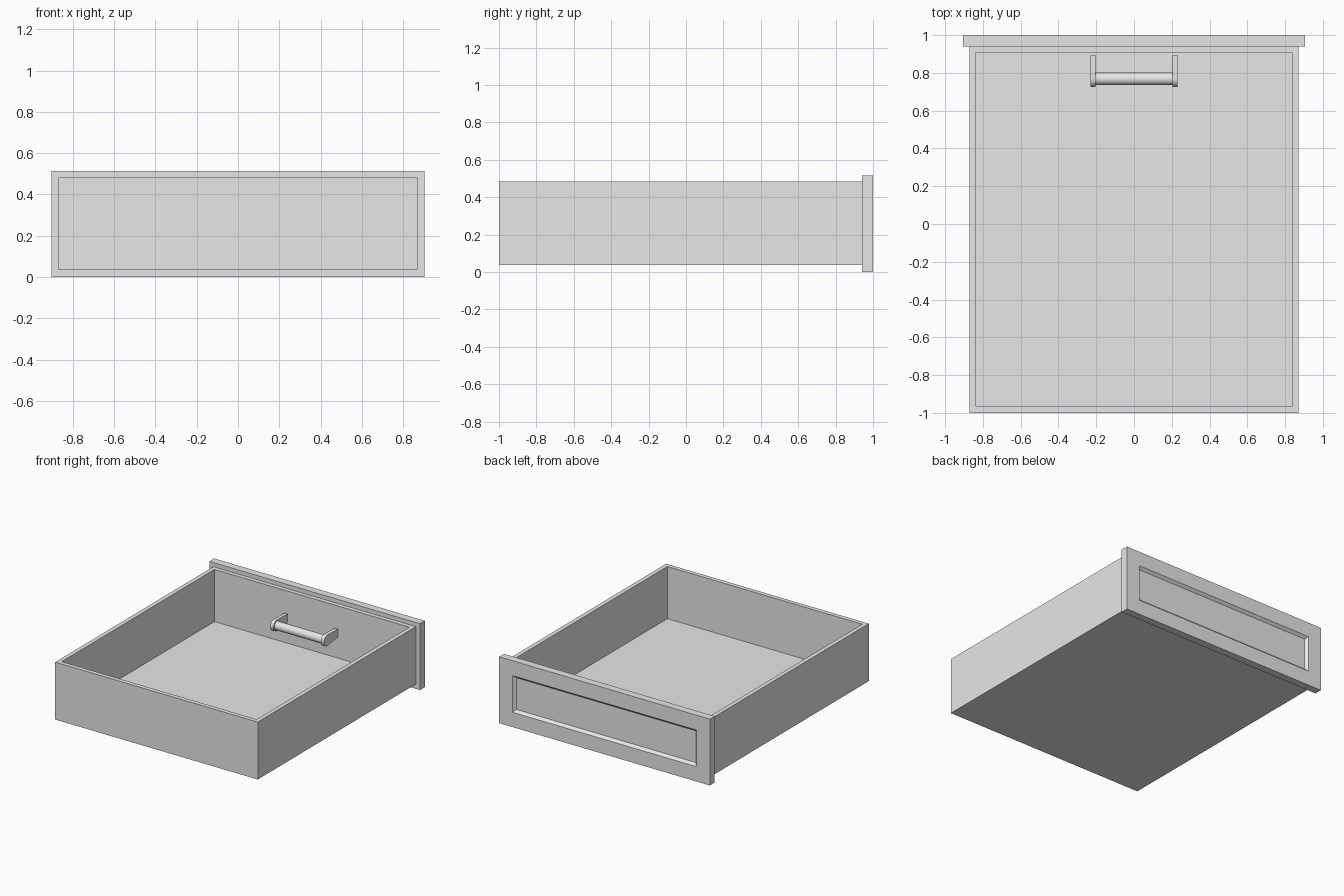
import bpy, bmesh, math
from mathutils import Matrix, Vector

cube = bpy.data.objects.get("Cube")
if cube:
    bpy.data.objects.remove(cube, do_unlink=True)

grey = bpy.data.materials.new("plain_grey")
grey.use_nodes = True
grey.diffuse_color = (0.8, 0.8, 0.8, 1)
grey.node_tree.nodes["Principled BSDF"].inputs["Base Color"].default_value = (0.8, 0.8, 0.8, 1)


def finish(name, bm, smooth=False):
    bmesh.ops.recalc_face_normals(bm, faces=bm.faces)
    mesh = bpy.data.meshes.new(name)
    bm.to_mesh(mesh)
    bm.free()
    mesh.materials.append(grey)
    obj = bpy.data.objects.new(name, mesh)
    bpy.context.collection.objects.link(obj)
    if smooth:
        bpy.ops.object.select_all(action="DESELECT")
        obj.select_set(True)
        bpy.context.view_layer.objects.active = obj
        bpy.ops.object.shade_smooth_by_angle(angle=math.radians(35))
    return obj


def box(low, high):
    low, high = Vector(low), Vector(high)
    bm = bmesh.new()
    matrix = Matrix.Translation((low + high) / 2) @ Matrix.Diagonal((*(high - low), 1))
    bmesh.ops.create_cube(bm, size=1, matrix=matrix)
    bm.normal_update()
    return bm


def face_towards(bm, direction):
    return max(bm.faces, key=lambda f: f.normal.dot(Vector(direction)))


# Open tray: rim inset on the top face, then the inside pushed down to the floor
bm = box((-0.87, -1, 0.037), (0.87, 0.94, 0.483))
inside = face_towards(bm, (0, 0, 1))
bmesh.ops.inset_region(bm, faces=[inside], thickness=0.047)
new = bmesh.ops.extrude_discrete_faces(bm, faces=[inside])["faces"]
bmesh.ops.translate(bm, verts=new[0].verts, vec=(0, 0, -0.405))
finish("drawer_tray", bm)

# Face panel with a slope-sided recess
bm = box((-0.905, 0.94, 0), (0.905, 1, 0.515))
outer = face_towards(bm, (0, 1, 0))
bmesh.ops.inset_region(bm, faces=[outer], thickness=0.163)
bmesh.ops.inset_region(bm, faces=[outer], thickness=0.027)
bmesh.ops.translate(bm, verts=outer.verts, vec=(0, -0.02, 0))
finish("face_panel", bm)

# Handle: round bar between two rounded brackets
BAR_Y, BAR_Z, WALL_Y = 0.768, 0.27, 0.895
bm = bmesh.new()
bmesh.ops.create_cone(bm, cap_ends=True, segments=32, radius1=0.033, radius2=0.033, depth=0.42,
                      matrix=Matrix.Translation((0, BAR_Y, BAR_Z)) @ Matrix.Rotation(math.pi / 2, 4, "Y"))
finish("handle_bar", bm, smooth=True)

for side, sign in (("left", 1), ("right", -1)):
    bm = bmesh.new()
    outline = [(WALL_Y, BAR_Z + 0.04), (WALL_Y, BAR_Z - 0.022)]
    for i in range(17):
        a = math.radians(-90 - i * 180 / 16)
        outline.append((BAR_Y + 0.043 * math.cos(a), BAR_Z + 0.043 * math.sin(a)))
    face = bm.faces.new([bm.verts.new((sign * 0.203, y, z)) for y, z in outline])
    new = bmesh.ops.extrude_face_region(bm, geom=[face])["geom"]
    bmesh.ops.translate(bm, verts=[v for v in new if isinstance(v, bmesh.types.BMVert)],
                        vec=(sign * 0.028, 0, 0))
    finish("handle_bracket_" + side, bm, smooth=True)
